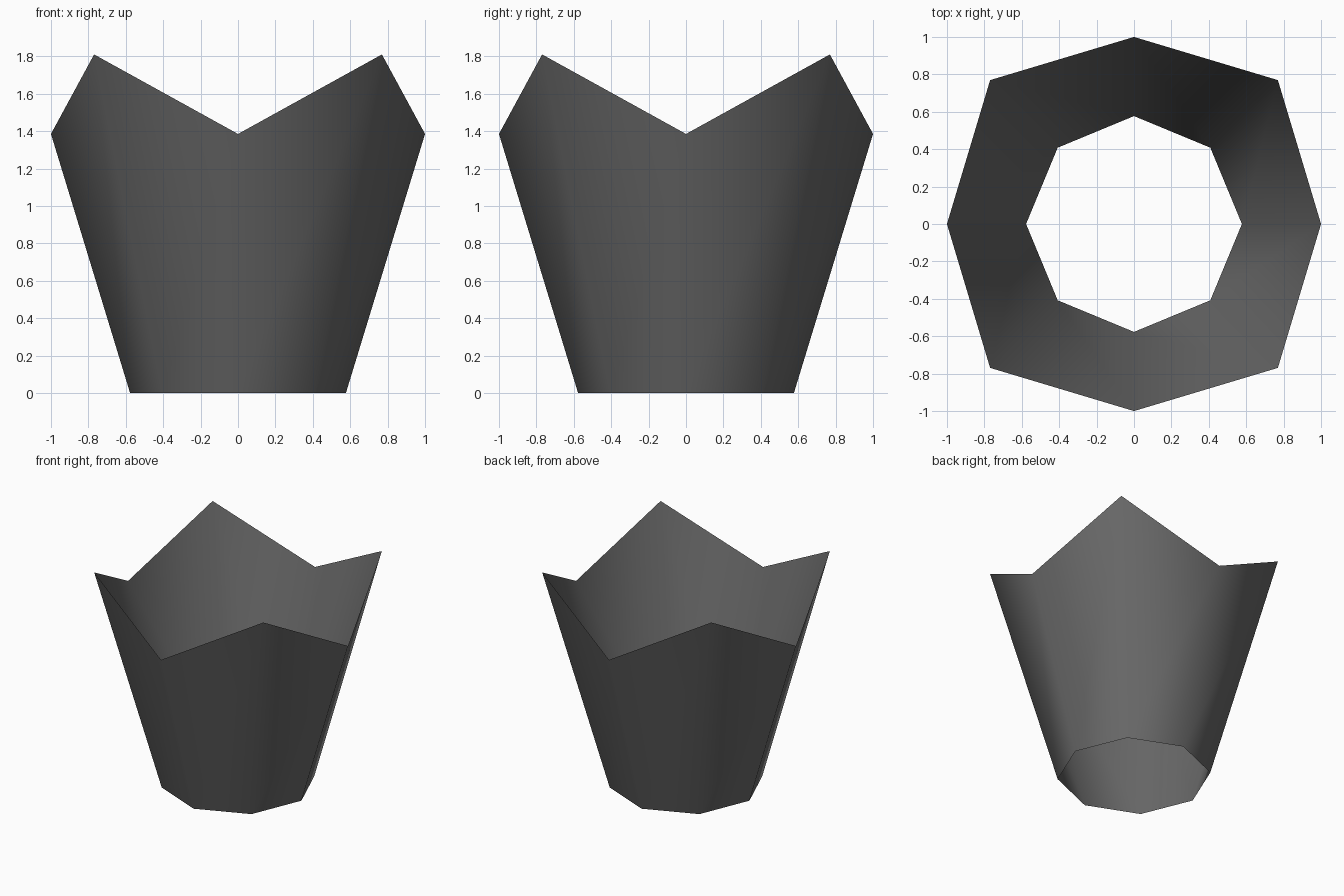
import bpy, bmesh, math

if "Cube" in bpy.data.objects:
    bpy.data.objects.remove(bpy.data.objects["Cube"])

# Dark grey material
grey = bpy.data.materials.new("dark grey")
grey.diffuse_color = (0.14, 0.14, 0.14, 1)
grey.use_nodes = True
grey.node_tree.nodes["Principled BSDF"].inputs["Base Color"].default_value = grey.diffuse_color

SIDES = 8
BASE_RADIUS = 0.577
VALLEY = (1.0, 1.385)    # radius, height of low rim points
PEAK = (1.088, 1.81)     # radius, height of high rim points

bm = bmesh.new()


def point(i, radius, z):
    a = i * 2 * math.pi / SIDES
    return bm.verts.new((radius * math.cos(a), radius * math.sin(a), z))


# Open octagonal base ring and zigzag rim
base = [point(i, BASE_RADIUS, 0) for i in range(SIDES)]
rim = [point(i, *(PEAK if i % 2 else VALLEY)) for i in range(SIDES)]

# Flared single-sheet wall, each side split along the same diagonal
for i in range(SIDES):
    j = (i + 1) % SIDES
    bm.faces.new((base[i], base[j], rim[j]))
    bm.faces.new((base[i], rim[j], rim[i]))
for f in bm.faces:
    f.smooth = True

mesh = bpy.data.meshes.new("flared_cup_wall")
bm.to_mesh(mesh)
bm.free()
mesh.materials.append(grey)
cup = bpy.data.objects.new("flared_cup_wall", mesh)
bpy.context.collection.objects.link(cup)
